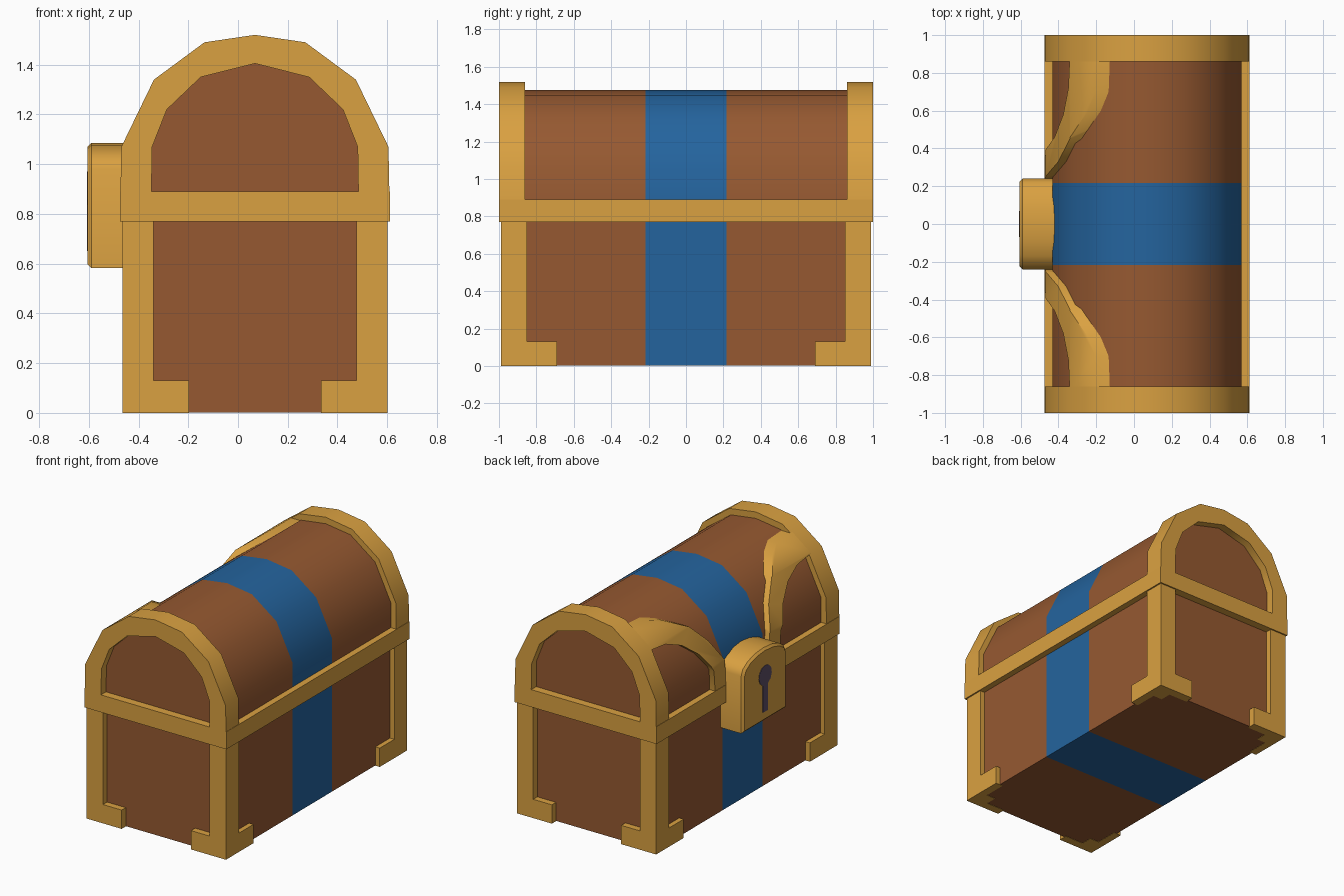
import bpy, bmesh, math

if "Cube" in bpy.data.objects:
    bpy.data.objects.remove(bpy.data.objects["Cube"])

CX = 0.068  # centre of the chest body in x (the lock sticks out on -x)


def material(name, rgb):
    m = bpy.data.materials.new(name)
    m.diffuse_color = [((c / 255 + 0.055) / 1.055) ** 2.4 for c in rgb] + [1]
    m.use_nodes = True
    m.node_tree.nodes["Principled BSDF"].inputs["Base Color"].default_value = m.diffuse_color
    return m


WOOD = material("brown wood", (150, 89, 49))
GOLD = material("gold trim", (218, 161, 65))
BLUE = material("blue stripe", (36, 100, 158))
DARK = material("dark keyhole", (92, 78, 102))


def prism(name, pts, axis, sections, mats, smooth=0):
    """Sweep a 2D profile along x or y through (position, scale) sections."""
    bm = bmesh.new()
    ca = (min(p[0] for p in pts) + max(p[0] for p in pts)) / 2
    cb = (min(p[1] for p in pts) + max(p[1] for p in pts)) / 2
    loops = []
    for pos, s in sections:
        q = [(ca + (a - ca) * s, cb + (b - cb) * s) for a, b in pts]
        loops.append([bm.verts.new((pos, a, b) if axis == "x" else (a, pos, b)) for a, b in q])
    n = len(pts)
    for l0, l1 in zip(loops, loops[1:]):
        for i in range(n):
            bm.faces.new((l0[i], l0[(i + 1) % n], l1[(i + 1) % n], l1[i]))
    bm.faces.new(loops[0])
    bm.faces.new(loops[-1])
    bmesh.ops.recalc_face_normals(bm, faces=bm.faces)
    # second material fills the stripe around y = 0
    if len(mats) > 1:
        for f in bm.faces:
            f.material_index = int(abs(f.calc_center_median().y) < 0.2)
    me = bpy.data.meshes.new(name)
    bm.to_mesh(me)
    bm.free()
    for m in mats:
        me.materials.append(m)
    ob = bpy.data.objects.new(name, me)
    bpy.context.collection.objects.link(ob)
    if smooth:
        activate(ob)
        bpy.ops.object.shade_smooth_by_angle(angle=math.radians(smooth))
    return ob


def activate(ob):
    bpy.ops.object.select_all(action="DESELECT")
    ob.select_set(True)
    bpy.context.view_layer.objects.active = ob


def box(name, x0, x1, y0, y1, z0, z1, mat):
    x0, x1 = sorted((x0, x1))
    y0, y1 = sorted((y0, y1))
    return prism(name, [(x0, z0), (x1, z0), (x1, z1), (x0, z1)], "y", [(y0, 1), (y1, 1)], [mat])


def arch(half):
    """Full symmetric profile from its right half, listed bottom to top."""
    return [(CX + a, b) for a, b in half] + [(CX - a, b) for a, b in reversed(half) if a > 0]


# Profiles: wood lid, outer trim arch, inner trim arch
lid_p = arch([(0.50, 0.80), (0.50, 1.06), (0.378, 1.312), (0.19, 1.449), (0, 1.475)])
outer_p = arch([(0.543, 0.77), (0.537, 1.07), (0.406, 1.34), (0.203, 1.49), (0, 1.52)])
inner_p = arch([(0.418, 0.77), (0.413, 1.07), (0.354, 1.22), (0.218, 1.35), (0, 1.405)])

# Wooden body and lid with a painted stripe
cuts = [(y, 1) for y in (-0.945, -0.217, 0.217, 0.945)]
prism("body", [(CX - 0.5, 0.002), (CX + 0.5, 0.002), (CX + 0.5, 0.8), (CX - 0.5, 0.8)], "y", cuts, [WOOD, BLUE])
prism("lid", lid_p, "y", cuts, [WOOD, BLUE], 40)

# Rim around the opening
box("rim", CX - 0.543, CX + 0.543, -1, 1, 0.77, 0.89, GOLD)

# Corner posts with L-shaped feet
for sx in (-1, 1):
    for sy in (-1, 1):
        ox, oy = CX + sx * 0.533, sy * 0.99
        box("corner_post", ox, ox - sx * 0.125, oy, sy * 0.85, 0, 0.78, GOLD)
        box("foot_end", ox, ox - sx * 0.268, oy, sy * 0.93, 0, 0.13, GOLD)
        box("foot_side", ox, ox - sx * 0.055, oy, sy * 0.69, 0, 0.13, GOLD)

# Arched trim on both lid ends
for s in (-1, 1):
    prism("lid_arch", outer_p + inner_p[::-1], "y", [(s * 0.86, 1), (s * 1.0, 1)], [GOLD], 40)

# Curved straps on the lock side: swept shape clipped to the lid trim curve
strap = [(0.88, 1.445), (0.70, 1.44), (0.60, 1.41), (0.45, 1.335), (0.33, 1.21), (0.245, 1.06),
         (0.235, 0.85), (0.355, 0.85), (0.365, 1.03), (0.46, 1.17), (0.58, 1.265), (0.72, 1.32), (0.88, 1.335)]
for s in (-1, 1):
    ob = prism("lid_strap", [(s * y, z) for y, z in strap], "x", [(-0.6, 1), (0, 1)], [GOLD])
    cutter = prism("strap_cutter", outer_p, "y", [(-1.1, 1), (1.1, 1)], [GOLD])
    cutter.hide_render = True
    mod = ob.modifiers.new("clip", "BOOLEAN")
    mod.operation, mod.solver, mod.object = "INTERSECT", "EXACT", cutter
    activate(ob)
    bpy.ops.object.modifier_apply(modifier="clip")
    bpy.ops.object.shade_smooth_by_angle(angle=math.radians(40))
    bpy.data.objects.remove(cutter)

# Lock with rounded top and chamfered front
lock_p = [(-0.24, 0.583), (0.24, 0.583)]
lock_p += [(0.24 * math.cos(math.pi * i / 8), 0.98 + 0.105 * math.sin(math.pi * i / 8)) for i in range(9)]
prism("lock", lock_p, "x", [(-0.40, 1), (-0.59, 1), (-0.605, 0.94)], [GOLD], 40)

# Keyhole plate: round head with a slot
key = [(-0.026, 0.65), (0.026, 0.65)]
for i in range(11):
    a = math.radians(-68 + i * 316 / 10)
    key.append((0.07 * math.cos(a), 0.90 + 0.07 * math.sin(a)))
prism("keyhole", key, "x", [(-0.602, 1), (-0.608, 1)], [DARK])
